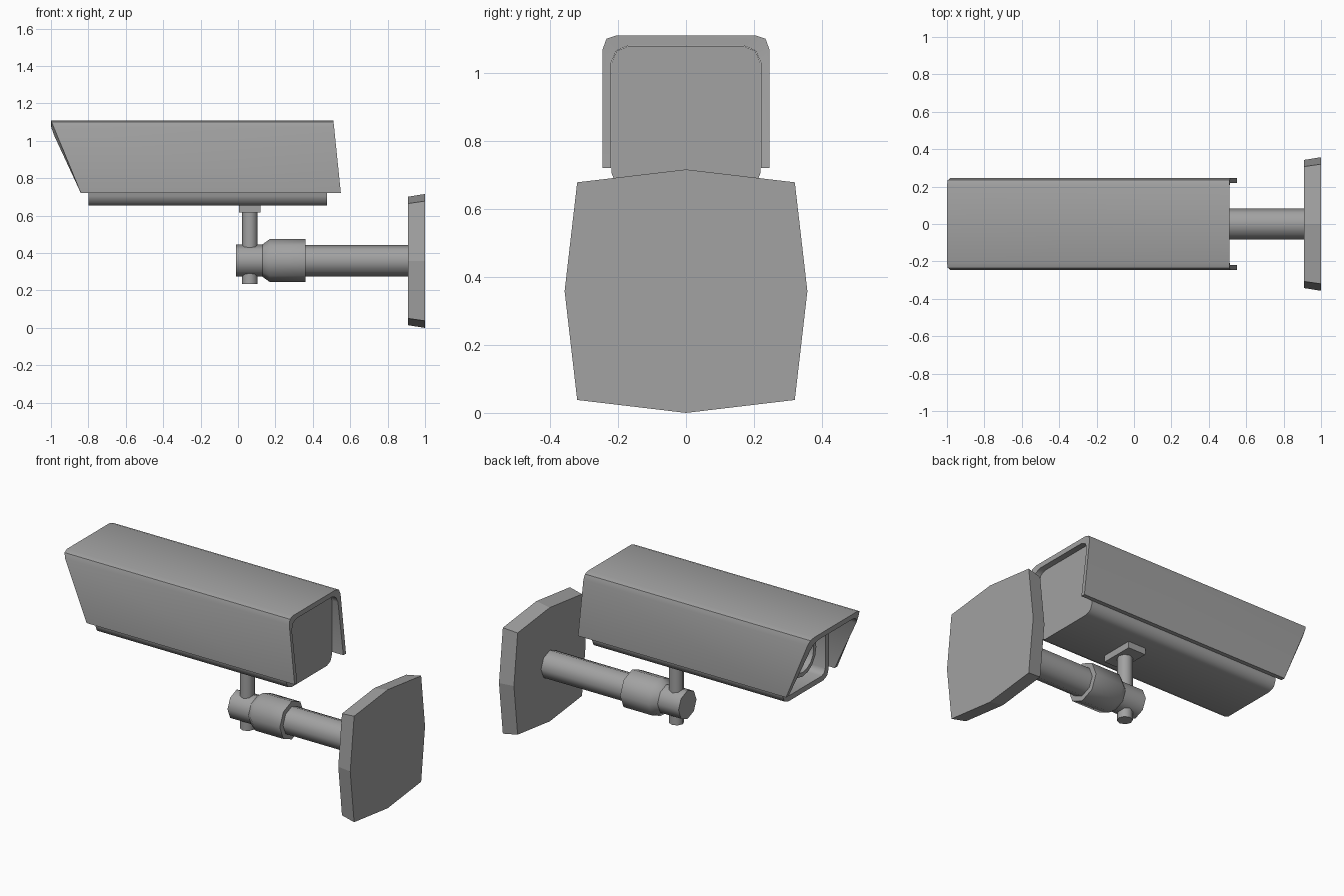
import bpy, bmesh, math

cube = bpy.data.objects.get("Cube")
if cube:
    bpy.data.objects.remove(cube, do_unlink=True)

grey = bpy.data.materials.new("matte grey")
grey.use_nodes = True
colour = (0.36, 0.36, 0.36, 1)
grey.diffuse_color = colour
grey.node_tree.nodes["Principled BSDF"].inputs["Base Color"].default_value = colour


def finish(name, bm, smooth=True):
    bmesh.ops.recalc_face_normals(bm, faces=bm.faces)
    mesh = bpy.data.meshes.new(name)
    bm.to_mesh(mesh)
    bm.free()
    mesh.materials.append(grey)
    obj = bpy.data.objects.new(name, mesh)
    bpy.context.collection.objects.link(obj)
    if smooth:
        bpy.ops.object.select_all(action='DESELECT')
        obj.select_set(True)
        bpy.context.view_layer.objects.active = obj
        bpy.ops.object.shade_smooth_by_angle(angle=math.radians(50))
    return obj


def bridge(bm, a, b, closed=True):
    """Join two equal rows of vertices with quads."""
    n = len(a)
    for i in range(n if closed else n - 1):
        j = (i + 1) % n
        bm.faces.new((a[i], a[j], b[j], b[i]))


def loft(name, rings, smooth=True):
    """Closed solid through a list of point rings."""
    bm = bmesh.new()
    rows = [[bm.verts.new(p) for p in ring] for ring in rings]
    for a, b in zip(rows, rows[1:]):
        bridge(bm, a, b)
    bm.faces.new(rows[0])
    bm.faces.new(rows[-1])
    return finish(name, bm, smooth)


def circle(x, r, z, sides=8):
    angles = [math.tau * i / sides for i in range(sides)]
    return [(x, r * math.cos(a), z + r * math.sin(a)) for a in angles]


def turned_x(name, profile, z, sides=8):
    return loft(name, [circle(x, r, z, sides) for x, r in profile])


def rounded_ring(x, half, low, high, r):
    """Rounded rectangle across x, two bevel segments per corner."""
    pts = []
    corners = [(half - r, high - r), (r - half, high - r),
               (r - half, low + r), (half - r, low + r)]
    for c, (y, z) in enumerate(corners):
        for k in range(3):
            a = math.radians(90 * c + 45 * k)
            pts.append((x, y + r * math.cos(a), z + r * math.sin(a)))
    return pts


# Sun hood: an open channel with raked ends
half_outer = [(0.245, 0.72), (0.245, 1.07), (0.234, 1.1), (0.205, 1.11)]
half_inner = [(0.22, 0.72), (0.22, 1.03), (0.205, 1.065), (0.17, 1.08)]
outer = half_outer + [(-y, z) for y, z in reversed(half_outer)]
inner = half_inner + [(-y, z) for y, z in reversed(half_inner)]
bm = bmesh.new()


def hood_row(profile, top_x, rake):
    return [bm.verts.new((top_x + rake * (1.11 - o[1]) / 0.39, y, z))
            for (y, z), o in zip(profile, outer)]


fo, bo = hood_row(outer, -1, 0.16), hood_row(outer, 0.51, 0.04)
fi, bi = hood_row(inner, -1, 0.16), hood_row(inner, 0.51, 0.04)
for a, b in ((fo, bo), (fi, bi), (fo, fi), (bo, bi)):
    bridge(bm, a, b, closed=False)
for i in (0, -1):
    bm.faces.new((fo[i], bo[i], bi[i], fi[i]))
finish("sun_hood", bm)

# Camera body with a recessed front
loft("camera_body", [
    rounded_ring(0.475, 0.219, 0.655, 1.079, 0.05),
    rounded_ring(-0.8, 0.219, 0.655, 1.079, 0.05),
    rounded_ring(-0.8, 0.187, 0.687, 1.047, 0.035),
    rounded_ring(-0.68, 0.187, 0.687, 1.047, 0.035)])

# Lens barrel with a dished front
turned_x("lens_barrel", [(-0.66, 0.13), (-0.78, 0.13), (-0.78, 0.105),
                         (-0.74, 0.085)], 0.867, 16)

# Mounting pad and upright stem
bm = bmesh.new()
bmesh.ops.create_cube(bm, size=1)
for v in bm.verts:
    v.co = (0.063 + v.co.x * 0.116, v.co.y * 0.2, 0.637 + v.co.z * 0.042)
finish("mounting_pad", bm, smooth=False)

stem = [[(0.063 + y, w - z0, z0) for _, y, w in circle(0, 0.042, 0)
         ] for z0 in (0.235, 0.625)]
stem = [[(x, y + p[2], p[2]) for p in ring for x, y in [(p[0], p[1])]] for ring in stem]
loft("upright_stem", stem)

# Joint, tapered collar and wall arm
turned_x("swivel_joint", [(-0.01, 0.086), (0.14, 0.086)], 0.36)
turned_x("arm_collar", [(0.13, 0.086), (0.17, 0.115), (0.36, 0.115)], 0.36)
turned_x("wall_arm", [(0.3, 0.084), (0.93, 0.084)], 0.36)

# Wall plate: bowed square, slightly tapered away from the wall
plate = [(0, 0.358), (0.32, 0.32), (0.357, 0), (0.32, -0.32),
         (0, -0.358), (-0.32, -0.32), (-0.357, 0), (-0.32, 0.32)]
loft("wall_plate", [[(x, y * s, 0.358 + z * s) for y, z in plate]
                    for x, s in ((0.91, 0.96), (1.0, 1.0))], smooth=False)
